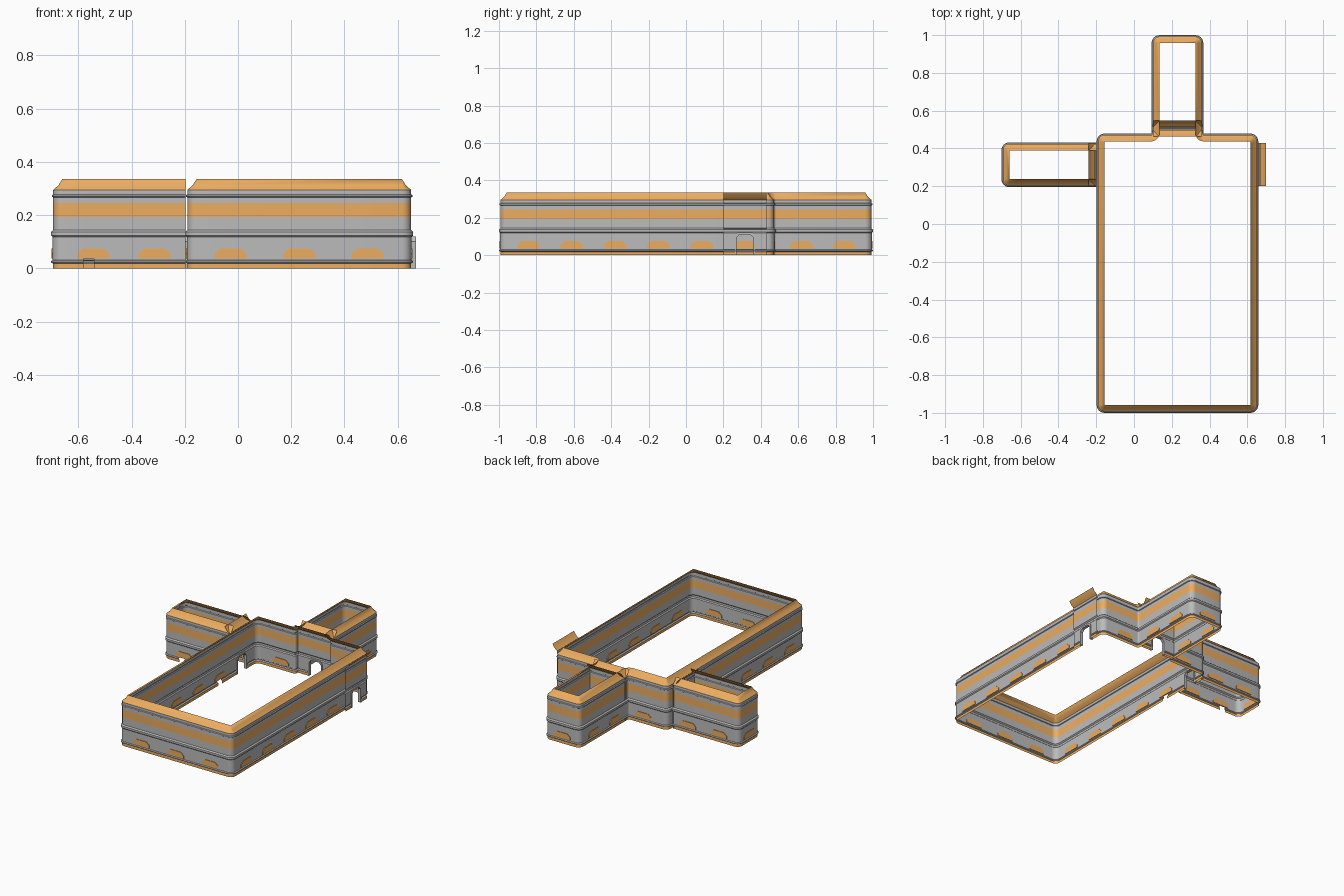
import bpy, bmesh, math
from mathutils import Vector

if "Cube" in bpy.data.objects:
    bpy.data.objects.remove(bpy.data.objects["Cube"])

orange = bpy.data.materials.new("orange_trim")
orange.diffuse_color = (0.85, 0.42, 0.12, 1)
orange.use_nodes = True
orange.node_tree.nodes["Principled BSDF"].inputs["Base Color"].default_value = orange.diffuse_color
grey = bpy.data.materials.new("grey_wall")
grey.diffuse_color = (0.5, 0.5, 0.5, 1)
grey.use_nodes = True
grey.node_tree.nodes["Principled BSDF"].inputs["Base Color"].default_value = grey.diffuse_color

# Wall section: (outward offset from cornice edge, height, orange strip above?)
PROFILE = [(.034, 0, 1), (.034, .018, 0), (.042, .022, 0), (.042, .027, 0), (.036, .031, 0),
           (.036, .118, 0), (.042, .124, 0), (.042, .137, 0), (.034, .144, 0),
           (.034, .192, 1), (.034, .245, 0), (.034, .266, 0), (.039, .269, 0),
           (.039, .275, 0), (.034, .278, 0), (.034, .295, 1), (.015, .311, 1), (0, .335, 0)]
D = .042          # full wall depth
REFLEX_R = .045   # radius of corners that stick into the room


def finish(name, bm):
    bmesh.ops.remove_doubles(bm, verts=bm.verts, dist=1e-5)
    me = bpy.data.meshes.new(name)
    bm.to_mesh(me)
    bm.free()
    me.materials.append(grey)
    me.materials.append(orange)
    ob = bpy.data.objects.new(name, me)
    bpy.context.collection.objects.link(ob)
    bpy.ops.object.select_all(action='DESELECT')
    ob.select_set(True)
    bpy.context.view_layer.objects.active = ob
    bpy.ops.object.shade_smooth_by_angle(angle=math.radians(25))
    return ob


def outward(a, b):
    d = (b - a).normalized()
    return Vector((d.y, -d.x))


def stations(path, steps=6):
    """Points and outward directions along a path, with rounded corners."""
    p = [Vector(q) for q in path]
    n = [outward(a, b) for a, b in zip(p, p[1:])]
    out = [(p[0], n[0])]
    for i in range(1, len(p) - 1):
        n1, n2 = n[i - 1], n[i]
        convex = n1.x * n2.y - n1.y * n2.x > 0
        for k in range(steps + 1):
            t = k / steps * math.pi / 2
            v = n1 * math.cos(t) + n2 * math.sin(t)
            c = p[i] if convex else p[i] + (n1 + n2) * REFLEX_R - v * REFLEX_R
            out.append((c, v))
    out.append((p[-1], n[-1]))
    return out


def sweep(bm, path, z0=0):
    """Sweep the wall section along a path, leaving it open below z0."""
    prof = PROFILE
    if z0:
        prof = [q for q in PROFILE if q[1] > z0]
        prof = [(.036, z0, 0)] + prof
    rows = []
    for c, v in stations(path):
        rows.append([bm.verts.new((c.x + v.x * o, c.y + v.y * o, z)) for o, z, _ in prof])
    for r, s in zip(rows, rows[1:]):
        for j in range(len(prof) - 1):
            f = bm.faces.new((r[j], r[j + 1], s[j + 1], s[j]))
            f.material_index = prof[j][2]


def panels(name, path):
    """Raised trapezoid panels spaced along the foot of each straight wall."""
    bm = bmesh.new()
    p = [Vector(q) for q in path]
    for a, b in zip(p, p[1:]):
        length = (b - a).length
        if length < .14:
            continue
        d, n = (b - a).normalized(), outward(a, b)
        count = max(1, round(length / .232))
        for k in range(count):
            mid = a + d * length * (k + .5) / count
            rings = []
            for off in (.032, .040):
                q = mid + n * off
                rings.append([bm.verts.new((*(q + d * s), z)) for s, z in
                              ((-.06, .036), (.06, .036), (.06, .055), (.038, .075),
                               (-.038, .075), (-.06, .055))])
            r, s = rings
            faces = [bm.faces.new(r), bm.faces.new(s[::-1])]
            faces += [bm.faces.new((r[i], s[i], s[(i + 1) % 6], r[(i + 1) % 6])) for i in range(6)]
            for f in faces:
                f.material_index = 1
    finish(name, bm)


def room(name, path, pieces=None):
    bm = bmesh.new()
    for piece, z0 in pieces or [(path, 0)]:
        sweep(bm, piece, z0)
    finish(name + "_wall", bm)
    panels(name + "_foot_panels", path)


def door(name, centre, normal, half):
    """Two back-to-back wall skins with an opening and a chamfered frame."""
    c, n = Vector(centre), Vector(normal)
    d = Vector((-n.y, n.x))
    bm = bmesh.new()
    for s in (1, -1):
        def at(t):
            return c + n * s * D + d * s * t
        for t0, t1, z0 in ((-half, -.045, 0), (-.045, .045, .11), (.045, half, 0)):
            # path direction chosen so the skin's outward side faces the door plane
            pts = [at(t0), at(t1)]
            if outward(*pts).dot(n * s) > 0:
                pts.reverse()
            sweep(bm, pts, z0)
    finish(name + "_skins", bm)

    bm = bmesh.new()
    inner = [(-.045, 0), (-.045, .092), (-.03, .11), (.03, .11), (.045, .092), (.045, 0)]
    outer = [(-.054, 0), (-.054, .1), (-.04, .12), (.04, .12), (.054, .1), (.054, 0)]
    cols = []
    for depth, ring in ((-.01, inner), (-.01, outer), (.01, outer), (.01, inner)):
        cols.append([bm.verts.new((*(c + n * depth + d * t), z)) for t, z in ring])
    for k in range(4):
        a, b = cols[k], cols[(k + 1) % 4]
        for i in range(5):
            bm.faces.new((a[i], a[i + 1], b[i + 1], b[i]))
    finish(name + "_frame", bm)


# Main hall: long body with a small floor vent in the left wall
L, R, F, B = -.156, .616, -.958, .437
room("main_hall", [(L, .2), (L, F), (R, F), (R, .2)],
     [([(L, .2), (L, .1)], 0), ([(L, .1), (L, .06)], .036),
      ([(L, .06), (L, F), (R, F), (R, .2)], 0)])

# Main hall: rear corners turning into the back passage
room("rear_right_corner", [(R, .43), (R, B), (.325, B), (.325, .505)])
room("rear_left_corner", [(.135, .505), (.135, B), (L, B), (L, .43)])

# Back room
room("back_room", [(.325, .505), (.325, .958), (.135, .958), (.135, .505)])

# Left room with a small floor vent in its front wall
room("left_room", [(-.198, .39), (-.66, .39), (-.66, .237), (-.198, .237)],
     [([(-.198, .39), (-.66, .39), (-.66, .237), (-.58, .237)], 0),
      ([(-.58, .237), (-.54, .237)], .036), ([(-.54, .237), (-.198, .237)], 0)])

# Doorways
door("left_door", (-.198, .315), (1, 0), .115)
door("right_door", (.658, .315), (1, 0), .115)
door("back_door", (.23, .505), (0, 1), .13)
